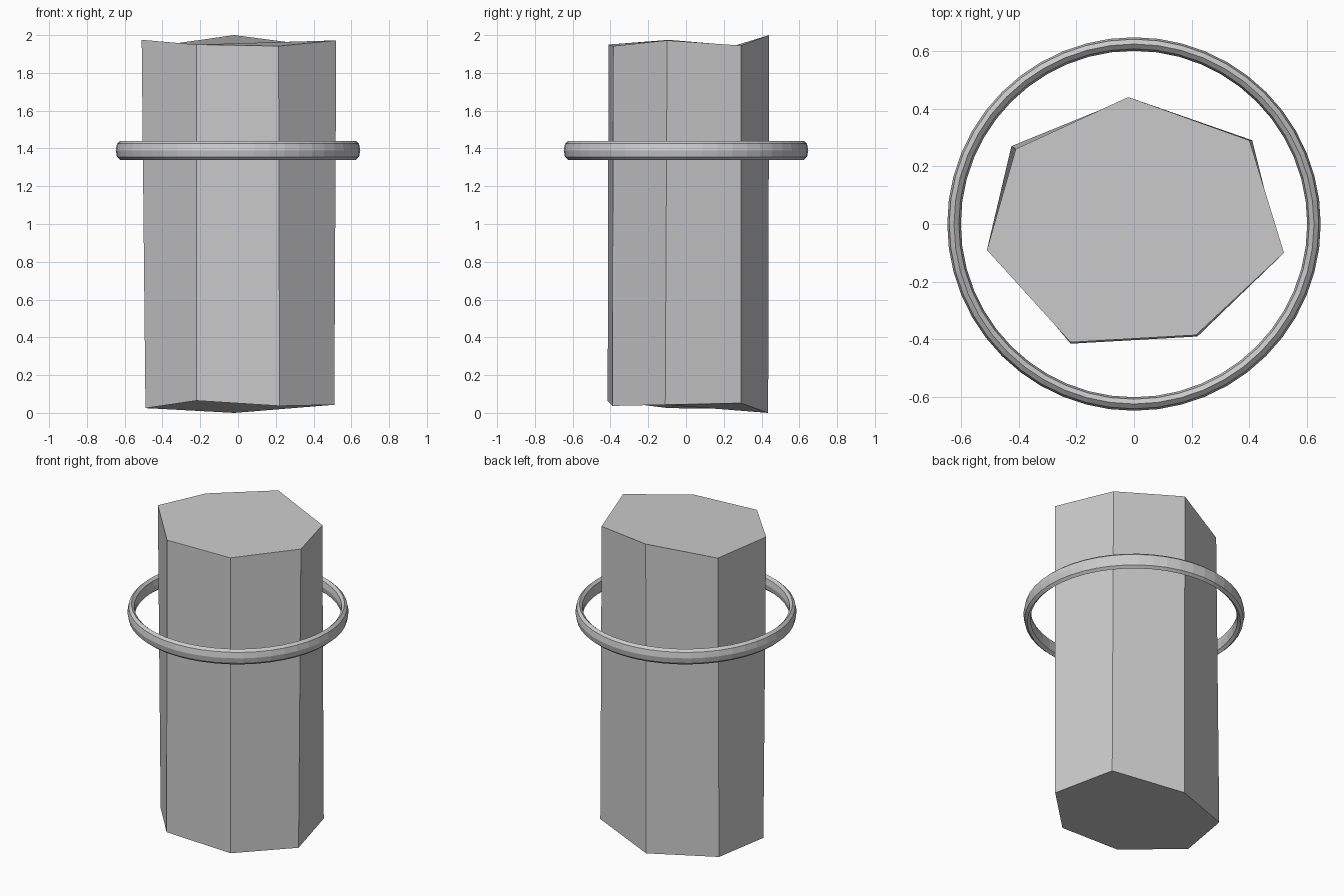
import bpy, bmesh

if "Cube" in bpy.data.objects:
    bpy.data.objects.remove(bpy.data.objects["Cube"])

# Seven-sided column with slightly irregular corners (counter-clockwise)
top = [(-0.02, 0.44, 2.0), (-0.41, 0.26, 1.945), (-0.51, -0.09, 1.975), (-0.22, -0.41, 1.95),
       (0.215, -0.385, 1.942), (0.52, -0.10, 1.972), (0.40, 0.29, 1.945)]
bottom = [(-0.02, 0.435, 0.0), (-0.425, 0.27, 0.022), (-0.49, -0.09, 0.025), (-0.22, -0.415, 0.065),
          (0.22, -0.39, 0.037), (0.51, -0.11, 0.043), (0.41, 0.29, 0.052)]
bm = bmesh.new()
t = [bm.verts.new(p) for p in top]
b = [bm.verts.new(p) for p in bottom]
bm.faces.new(t)
bm.faces.new(b[::-1])
for i in range(7):
    j = (i + 1) % 7
    bm.faces.new((b[i], b[j], t[j], t[i]))
bmesh.ops.recalc_face_normals(bm, faces=bm.faces)
mesh = bpy.data.meshes.new("column")
bm.to_mesh(mesh)
bm.free()
bpy.context.collection.objects.link(bpy.data.objects.new("column", mesh))

# Flattened hoop floating around the column
bpy.ops.mesh.primitive_torus_add(location=(0, 0, 1.39), major_radius=0.624, minor_radius=0.0235,
                                 major_segments=48, minor_segments=8)
ring = bpy.context.object
ring.name = "ring"
ring.scale.z = 0.05 / 0.0235
bpy.ops.object.transform_apply(location=False, rotation=False, scale=True)
